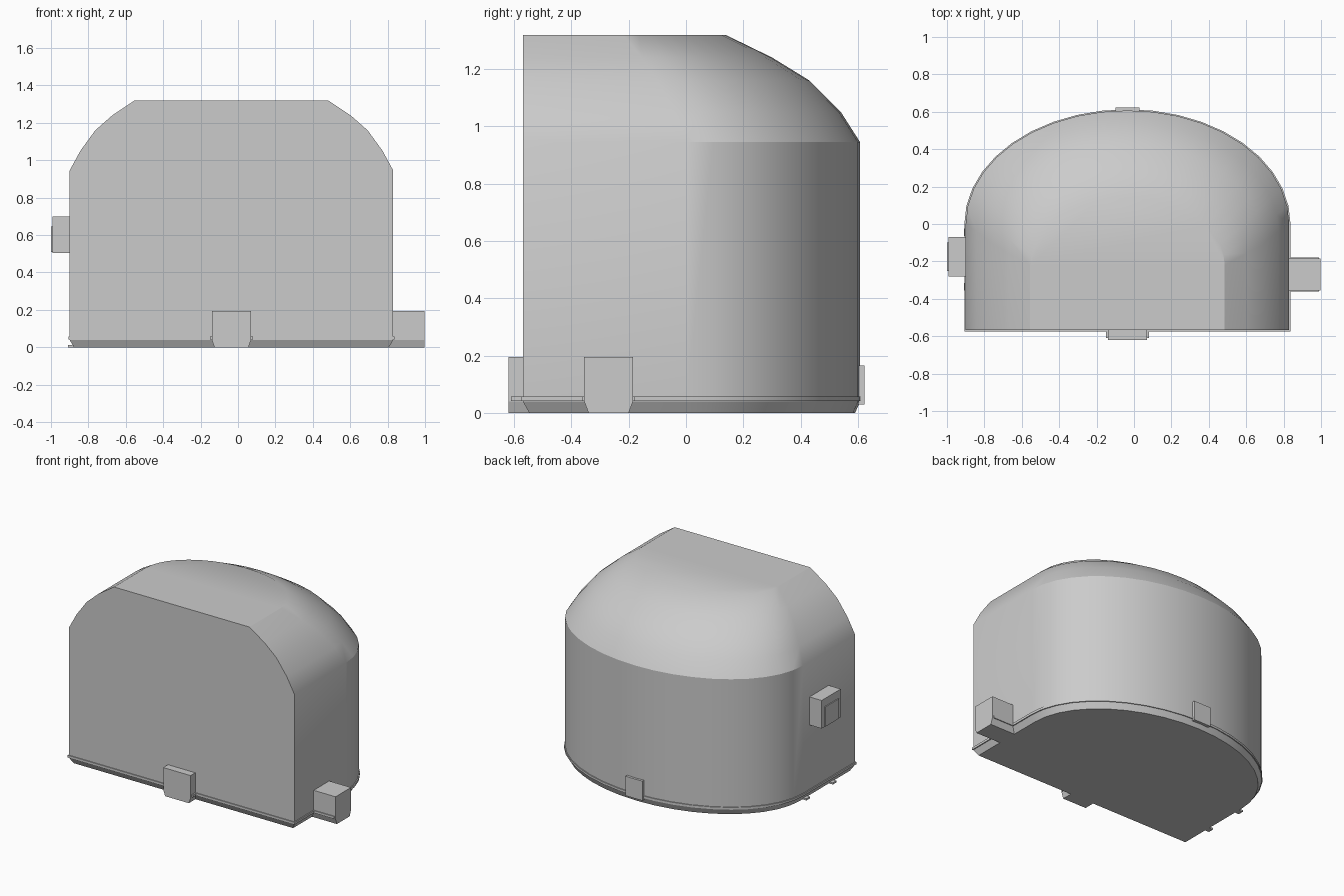
import bpy, math

if "Cube" in bpy.data.objects:
    bpy.data.objects.remove(bpy.data.objects["Cube"])

CX = -0.035   # centre line of the rounded shell
SEG = 20      # sides of the rounded back


def mesh_object(name, verts, faces, smooth=False):
    me = bpy.data.meshes.new(name)
    me.from_pydata(verts, [], faces)
    ob = bpy.data.objects.new(name, me)
    bpy.context.collection.objects.link(ob)
    bpy.context.view_layer.objects.active = ob
    ob.select_set(True)
    if smooth:
        bpy.ops.object.shade_smooth_by_angle(angle=math.radians(30))
    ob.select_set(False)
    return ob


def d_ring(half, centre_y, back_y, front_y, z):
    """D-shaped outline: flat front, straight sides, elliptical back."""
    pts = [(CX + half, front_y, z)]
    for i in range(SEG + 1):
        a = math.pi * i / SEG
        pts.append((CX + half * math.cos(a),
                    centre_y + (back_y - centre_y) * math.sin(a), z))
    pts.append((CX - half, front_y, z))
    return pts


def loft(name, rings, smooth=False):
    n = len(rings[0])
    verts = [p for r in rings for p in r]
    faces = [tuple(reversed(range(n))),
             tuple(range(len(verts) - n, len(verts)))]
    for k in range(len(rings) - 1):
        for i in range(n):
            j = (i + 1) % n
            faces.append((k * n + i, k * n + j, (k + 1) * n + j, (k + 1) * n + i))
    return mesh_object(name, verts, faces, smooth)


def rect(x0, x1, y0, y1, z):
    return [(x0, y0, z), (x1, y0, z), (x1, y1, z), (x0, y1, z)]


def box(name, x, y, z):
    return loft(name, [rect(*x, *y, z[0]), rect(*x, *y, z[1])])


def port(name, x, y, taper_x, taper_y):
    """Box standing on the ground, narrowed below the rim."""
    foot = rect(x[0] + taper_x, x[1] - taper_x, y[0] + taper_y, y[1] - taper_y, 0)
    return loft(name, [foot, rect(*x, *y, 0.04), rect(*x, *y, 0.195)])


# Main shell: upright wall, then a rounded shoulder to a flat top
levels = [(0.865, 0.0, 0.607, 0.04), (0.865, 0.0, 0.607, 0.945),
          (0.808, -0.04, 0.54, 1.05), (0.728, -0.10, 0.43, 1.16),
          (0.637, -0.155, 0.30, 1.24), (0.52, -0.22, 0.14, 1.318)]
loft("shell", [d_ring(h, c, b, -0.568, z) for h, c, b, z in levels], True)

# Bevelled base plate and the thin rim above it
loft("base_plate", [d_ring(0.842, 0.0, 0.59, -0.547, 0.0),
                    d_ring(0.866, 0.0, 0.608, -0.569, 0.04)], True)
loft("base_rim", [d_ring(0.872, 0.0, 0.613, -0.574, 0.042),
                  d_ring(0.872, 0.0, 0.613, -0.574, 0.058)], True)

# Front and right ports with their rim collars
port("front_port", (-0.14, 0.07), (-0.62, -0.53), 0.014, 0)
box("front_port_collar", (-0.15, 0.08), (-0.61, -0.55), (0.042, 0.058))
port("right_port", (0.80, 0.998), (-0.355, -0.185), 0, 0.015)
box("right_port_collar", (0.80, 0.99), (-0.361, -0.179), (0.042, 0.058))

# Raised box on the left wall with a small panel on its face
box("left_wall_box", (-0.993, -0.88), (-0.28, -0.07), (0.505, 0.70))
box("left_box_panel", (-1.0, -0.98), (-0.25, -0.10), (0.508, 0.645))

# Small panel at the back
box("back_panel", (-0.10, 0.03), (0.58, 0.622), (0.03, 0.165))

# Tiny foot tabs under the left wall
for i, y in enumerate((-0.045, -0.335)):
    box(f"left_foot_tab_{i + 1}", (-0.908, -0.86), (y - 0.02, y + 0.02), (0.0, 0.012))
